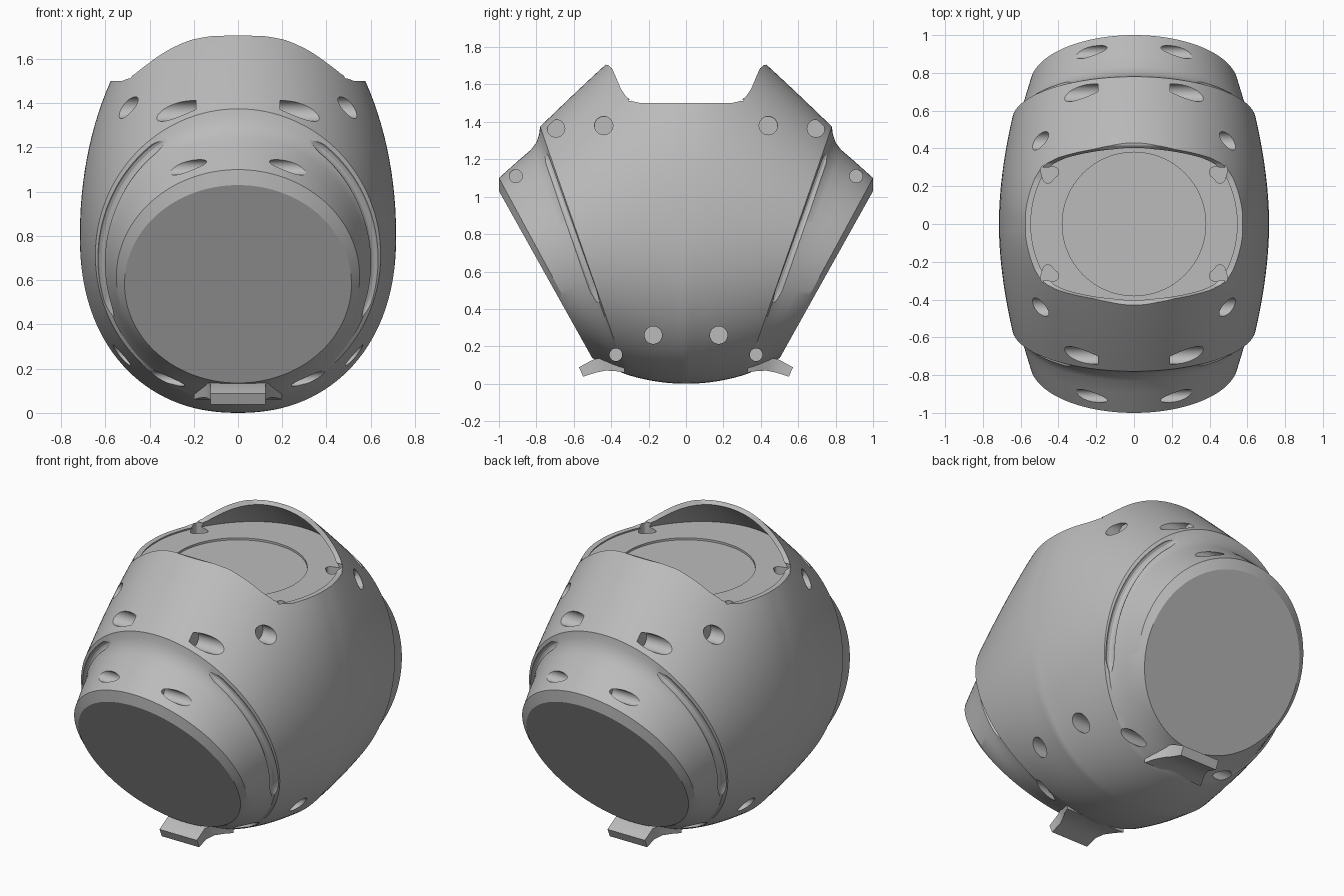
import bpy, bmesh, math
from mathutils import Matrix, Vector

if "Cube" in bpy.data.objects:
    bpy.data.objects.remove(bpy.data.objects["Cube"])

N = 128
grey = bpy.data.materials.new("plain_grey")
grey.diffuse_color = (0.5, 0.5, 0.5, 1)
grey.use_nodes = True
grey.node_tree.nodes["Principled BSDF"].inputs["Base Color"].default_value = grey.diffuse_color


def make(name, bm):
    bmesh.ops.recalc_face_normals(bm, faces=bm.faces)
    me = bpy.data.meshes.new(name)
    bm.to_mesh(me)
    bm.free()
    me.materials.append(grey)
    ob = bpy.data.objects.new(name, me)
    bpy.context.collection.objects.link(ob)
    return ob


def loft(bm, loops):
    """Skin a list of closed point loops and cap both ends."""
    rings = [[bm.verts.new(p) for p in lp] for lp in loops]
    n = len(rings[0])
    for a, b in zip(rings, rings[1:]):
        for i in range(n):
            j = (i + 1) % n
            bm.faces.new((a[i], a[j], b[j], b[i]))
    bm.faces.new(rings[0][::-1])
    bm.faces.new(rings[-1])


def section(bottom, top, w, mid=0.5, p=2.0):
    """Egg-shaped loop in a plane leaning along the line bottom to top."""
    pts = []
    for i in range(N):
        a = 2 * math.pi * i / N
        c, s = math.cos(a), math.sin(a)
        q = p if s < 0 else 2.0
        x = w * math.copysign(abs(c) ** (2 / q), c)
        h = math.copysign(abs(s) ** (2 / q), s)
        f = mid + h * (mid if s < 0 else 1 - mid)
        pts.append(Vector((x, bottom[0] + f * (top[0] - bottom[0]),
                           bottom[1] + f * (top[1] - bottom[1]))))
    return pts


def body_section(t, inset=0.0):
    """Fan section of the main body, t = -1 front rim to 1 back rim."""
    y = 0.78 * t
    return section((0.32 * t, 0.05 * t * t + inset),
                   (y, 2.18 - math.hypot(y, 0.2) - 1.5 * inset),
                   0.715 - 0.07 * t * t - inset,
                   0.404 + 0.096 * abs(t), 2.2 - 0.2 * abs(t))


def collar(k):
    """Stepped collar and port loops, k = -1 front, 1 back."""
    data = [(0.325, 0.052, 0.785, 1.335, 0.618),
            (0.345, 0.06, 0.80, 1.29, 0.603),
            (0.375, 0.075, 0.83, 1.25, 0.592),
            (0.42, 0.10, 0.90, 1.19, 0.575),
            (0.475, 0.13, 1.0, 1.10, 0.55),
            (0.50, 0.135, 1.0, 1.03, 0.513)]
    return [section((k * by, bz), (k * ty, tz), w) for by, bz, ty, tz, w in data]


# Main body with both collars
bm = bmesh.new()
S = 18
loft(bm, collar(-1)[::-1] + [body_section(i / S) for i in range(-S, S + 1)] + collar(1))
body = make("housing", bm)


def cut(cutter):
    m = body.modifiers.new("cut", "BOOLEAN")
    m.operation, m.solver, m.object = "DIFFERENCE", "EXACT", cutter
    bpy.context.view_layer.objects.active = body
    bpy.ops.object.modifier_apply(modifier=m.name)
    bpy.data.objects.remove(cutter)


# Scooped top opening
half = [(0.24, 1.5), (0.285, 1.51), (0.32, 1.535), (0.35, 1.58), (0.375, 1.64),
        (0.395, 1.685), (0.415, 1.703), (0.44, 1.708), (0.65, 1.708), (0.65, 2.4)]
prof = [(-y, z) for y, z in half[::-1]] + half
bm = bmesh.new()
loft(bm, [[(x, y, z) for y, z in prof] for x in (-1, 1)])
cut(make("top_cutter", bm))

# Pocket leaving a thin wall around the floor
bm = bmesh.new()
loft(bm, [body_section(0.97 * i / S, 0.025) for i in range(-S, S + 1)])
r = bmesh.ops.bisect_plane(bm, geom=bm.verts[:] + bm.edges[:] + bm.faces[:],
                           plane_co=(0, 0, 1.488), plane_no=(0, 0, 1), clear_inner=True)
bmesh.ops.contextual_create(
    bm, geom=[e for e in r["geom_cut"] if isinstance(e, bmesh.types.BMEdge)])
cut(make("pocket_cutter", bm))

# Round floor recess and corner sockets
bm = bmesh.new()


def prism(cx, cy, radius, z0, n, tri=0.0, turn=0.0):
    def ring(z):
        out = []
        for i in range(n):
            a = 2 * math.pi * i / n
            d = radius * (1 + tri * math.cos(3 * a))
            out.append((cx + d * math.cos(a + turn), cy + d * math.sin(a + turn), z))
        return out
    loft(bm, [ring(z0), ring(1.52)])


prism(0, 0, 0.38, 1.476, 64)
for sx in (-1, 1):
    for sy in (-1, 1):
        prism(sx * 0.45, sy * 0.268, 0.046, 1.43, 24, 0.15, math.atan2(sy, sx))
cut(make("floor_cutter", bm))

# Blind round holes drilled sideways: y, z, radius, inner end
bm = bmesh.new()
holes = [(0.44, 1.38, 0.049, 0.44), (0.695, 1.365, 0.047, 0.19),
         (0.91, 1.11, 0.035, 0.12), (0.175, 0.26, 0.047, 0.42),
         (0.375, 0.155, 0.034, 0.2)]
for y, z, rad, x0 in holes:
    for sx in (-1, 1):
        for sy in (-1, 1):
            bmesh.ops.create_cone(
                bm, cap_ends=True, segments=32, radius1=rad, radius2=rad, depth=0.5,
                matrix=Matrix.Translation((sx * (x0 + 0.25), sy * y, z))
                @ Matrix.Rotation(math.pi / 2, 4, "Y"))
cut(make("hole_cutter", bm))

# Curved slots tucked under the front and back rims
bm = bmesh.new()
for sy in (-1, 1):
    for sx in (-1, 1):
        loops = []
        for i in range(41):
            a = math.radians(-24 + 82 * i / 40)
            rad = 0.024 * max(0.25, min(1, math.sqrt(min(i, 40 - i) / 3)))
            pos = Vector((sx * 0.616 * math.cos(a),
                          sy * (0.565 + 0.232 * math.sin(a)),
                          0.695 + 0.638 * math.sin(a)))
            out = Vector((sx * math.cos(a), 0, math.sin(a)))
            tang = Vector((-sx * 0.616 * math.sin(a), sy * 0.232 * math.cos(a),
                           0.638 * math.cos(a))).normalized()
            out = (out - tang * out.dot(tang)).normalized()
            side = tang.cross(out)
            loops.append([pos + rad * (math.cos(b) * out + math.sin(b) * side)
                          for b in (2 * math.pi * k / 12 for k in range(12))])
        loft(bm, loops)
cut(make("slot_cutter", bm))

# Flared tabs below each port: y, half width, lower z, upper z, upper y shift
stations = [(0.33, 0.20, 0.06, 0.09, 0), (0.38, 0.175, 0.068, 0.12, 0.01),
            (0.43, 0.145, 0.07, 0.14, 0.015), (0.48, 0.125, 0.06, 0.13, 0.015),
            (0.55, 0.125, 0.038, 0.088, 0.022)]
parts = [body]
for name, k in (("front_tab", -1), ("back_tab", 1)):
    bm = bmesh.new()
    loft(bm, [[(-w, k * y, z0), (w, k * y, z0), (w, k * (y + d), z1), (-w, k * (y + d), z1)]
              for y, w, z0, z1, d in stations])
    parts.append(make(name, bm))

for ob in parts:
    bpy.ops.object.select_all(action="DESELECT")
    ob.select_set(True)
    bpy.context.view_layer.objects.active = ob
    bpy.ops.object.shade_smooth_by_angle(angle=math.radians(28))
